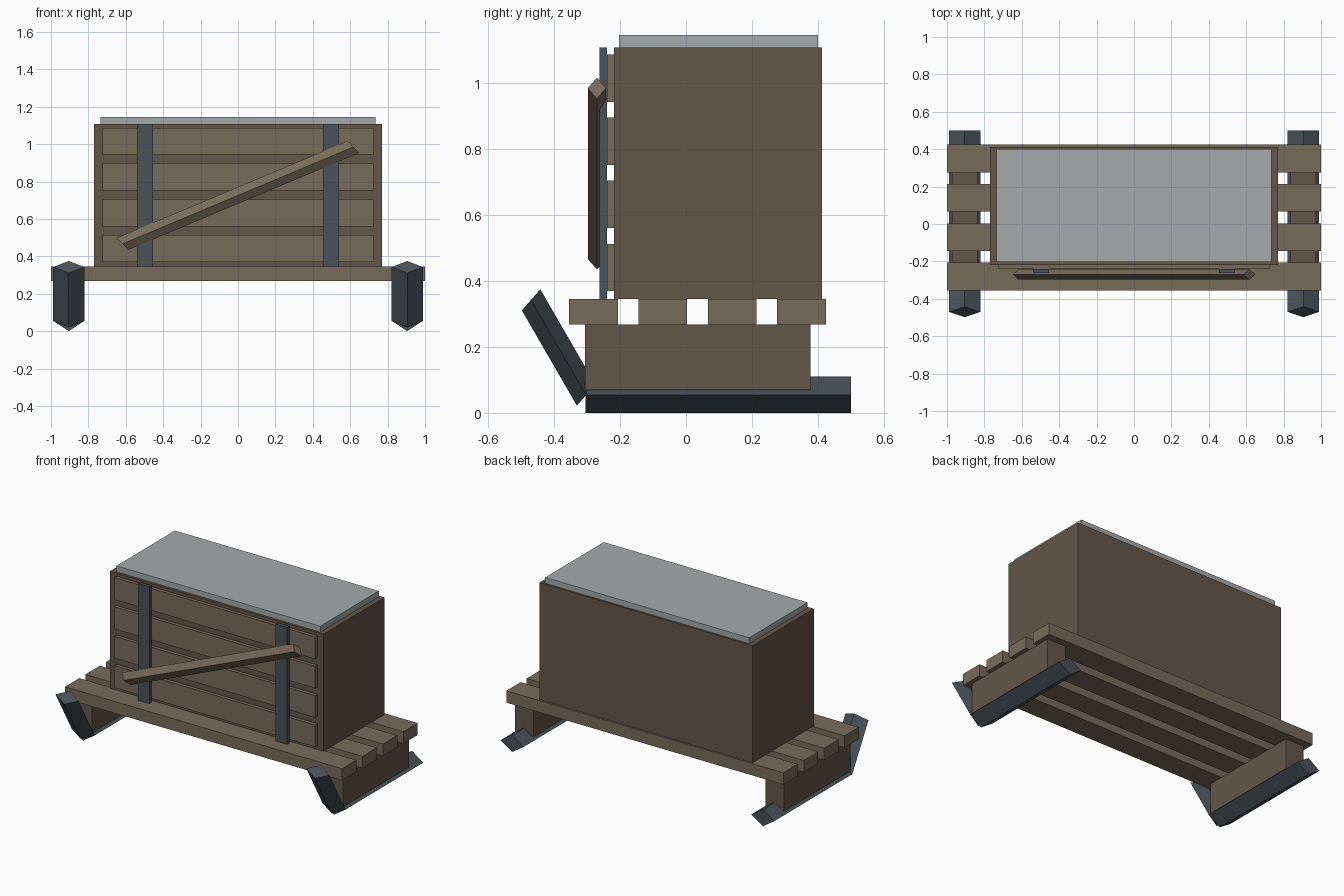
import bpy
from mathutils import Vector

if "Cube" in bpy.data.objects:
    bpy.data.objects.remove(bpy.data.objects["Cube"])


def material(name, rgb):
    m = bpy.data.materials.new(name)
    m.diffuse_color = (*rgb, 1)
    m.use_nodes = True
    m.node_tree.nodes["Principled BSDF"].inputs["Base Color"].default_value = m.diffuse_color
    return m


DARK_WOOD = material("dark_wood", (0.13, 0.095, 0.067))
LIGHT_WOOD = material("light_wood", (0.19, 0.15, 0.105))
STEEL = material("steel", (0.068, 0.085, 0.10))
LID = material("pale_cover", (0.38, 0.40, 0.41))


def add_mesh(name, verts, faces, mat):
    me = bpy.data.meshes.new(name)
    me.from_pydata(verts, [], faces)
    me.materials.append(mat)
    ob = bpy.data.objects.new(name, me)
    bpy.context.collection.objects.link(ob)
    return ob


def box(name, x, y, z, mat):
    """Box from (min, max) ranges on each axis."""
    verts = [(a, b, c) for a in x for b in y for c in z]
    faces = [(0, 1, 3, 2), (4, 6, 7, 5), (0, 4, 5, 1),
             (2, 3, 7, 6), (0, 2, 6, 4), (1, 5, 7, 3)]
    return add_mesh(name, verts, faces, mat)


def diamond_bar(name, start, end, u, v, mat):
    """Four-sided bar whose diamond section is spanned by half-diagonals u, v."""
    start, end, u, v = map(Vector, (start, end, u, v))
    if u.cross(v).dot(end - start) < 0:
        u = -u
    verts = [p + o for p in (start, end) for o in (u, v, -u, -v)]
    faces = [(3, 2, 1, 0), (4, 5, 6, 7)]
    faces += [(i, (i + 1) % 4, (i + 1) % 4 + 4, i + 4) for i in range(4)]
    return add_mesh(name, verts, faces, mat)


# Sled sides: runner, upturned nose and support block
for side, s in (("left", -1), ("right", 1)):
    x = 0.905 * s
    diamond_bar(f"runner_{side}", (x, -0.305, 0.055), (x, 0.5, 0.055),
                (0.083, 0, 0), (0, 0, 0.055), STEEL)
    diamond_bar(f"runner_nose_{side}", (x, -0.47, 0.343), (x, -0.303, 0.054),
                (0.083, 0, 0), (0, 0.028, 0.032), STEEL)
    box(f"support_block_{side}", (x - 0.067, x + 0.067), (-0.307, 0.377),
        (0.07, 0.268), DARK_WOOD)

# Deck slats
for i in range(4):
    y = -0.281 + 0.2105 * i
    box(f"deck_slat_{i + 1}", (-1, 1), (y - 0.074, y + 0.074),
        (0.268, 0.345), LIGHT_WOOD)

# Crate body and lid
box("crate_body", (-0.77, 0.77), (-0.218, 0.412), (0.345, 1.108), DARK_WOOD)
box("crate_lid", (-0.736, 0.736), (-0.203, 0.40), (1.10, 1.146), LID)

# Front boards
for i in range(4):
    z = 0.441 + 0.1915 * i
    box(f"front_board_{i + 1}", (-0.725, 0.725), (-0.24, -0.218),
        (z - 0.072, z + 0.072), LIGHT_WOOD)

# Metal straps
for side, s in (("left", -1), ("right", 1)):
    box(f"strap_{side}", (0.497 * s - 0.042, 0.497 * s + 0.042),
        (-0.263, -0.24), (0.345, 1.108), STEEL)

# Diagonal pry bar across the front
diamond_bar("diagonal_bar", (-0.617, -0.27, 0.467), (0.617, -0.27, 0.985),
            (0, 0.028, 0), (0.031, 0, -0.032), LIGHT_WOOD)
